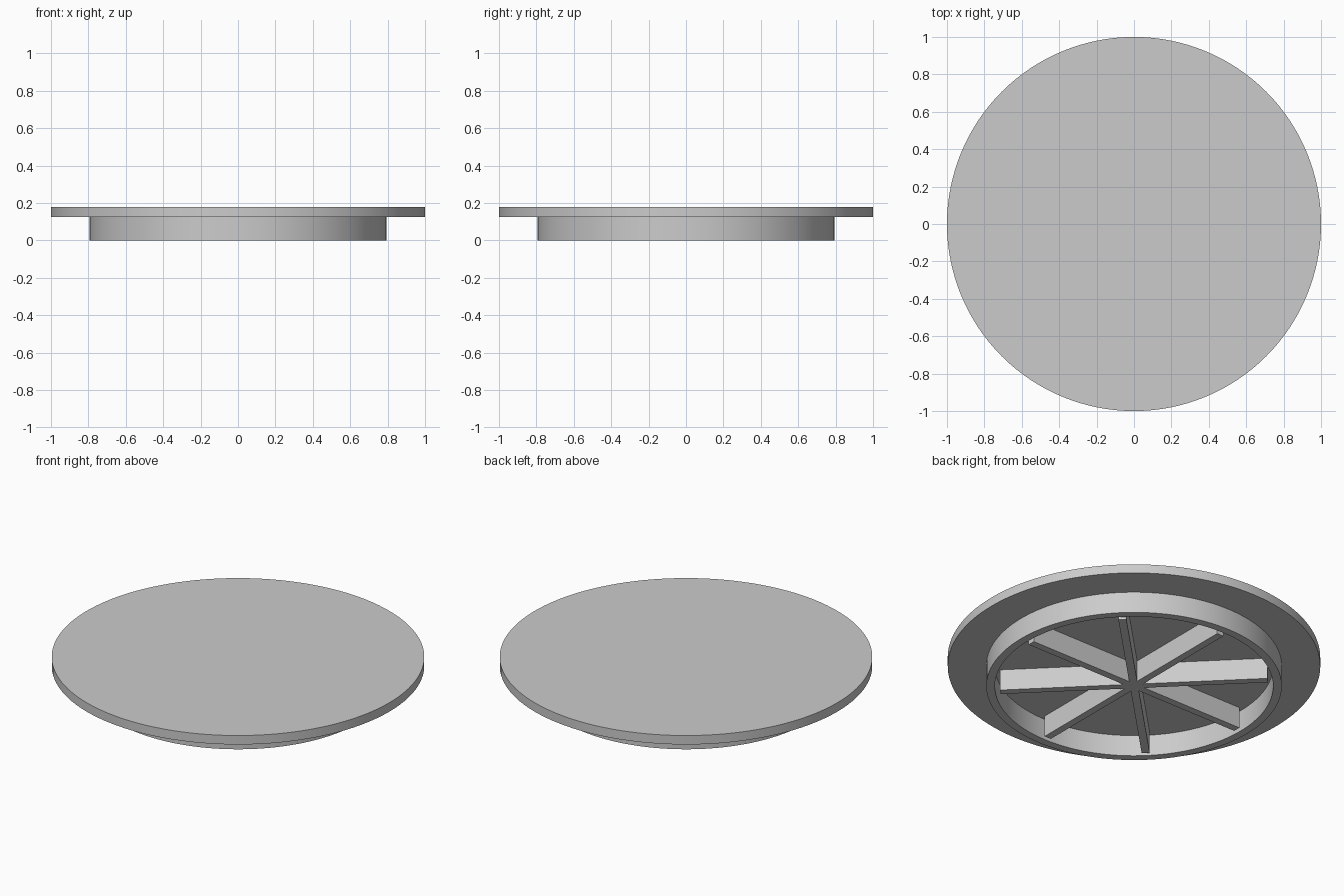
import bpy
import bmesh
from math import cos, sin, pi, radians

cube = bpy.data.objects.get("Cube")
if cube:
    bpy.data.objects.remove(cube, do_unlink=True)

# Plain grey material
grey = bpy.data.materials.new("light grey")
grey.use_nodes = True
grey.diffuse_color = (0.6, 0.6, 0.6, 1)
grey.node_tree.nodes["Principled BSDF"].inputs["Base Color"].default_value = (0.6, 0.6, 0.6, 1)

SEGMENTS = 128
PLATE_BOTTOM, PLATE_TOP = 0.125, 0.178
RIB_COUNT, RIB_WIDTH, RIB_REACH = 8, 0.043, 0.72


def finish(name, bm):
    bmesh.ops.recalc_face_normals(bm, faces=bm.faces)
    mesh = bpy.data.meshes.new(name)
    bm.to_mesh(mesh)
    bm.free()
    mesh.materials.append(grey)
    obj = bpy.data.objects.new(name, mesh)
    bpy.context.collection.objects.link(obj)
    bpy.ops.object.select_all(action='DESELECT')
    obj.select_set(True)
    bpy.context.view_layer.objects.active = obj
    bpy.ops.object.shade_smooth_by_angle(angle=radians(30))
    return obj


def circle(radius):
    return [(radius * cos(2 * pi * i / SEGMENTS), radius * sin(2 * pi * i / SEGMENTS))
            for i in range(SEGMENTS)]


def extrude_outline(name, outline, bottom, top):
    bm = bmesh.new()
    face = bm.faces.new([bm.verts.new((x, y, bottom)) for x, y in outline])
    result = bmesh.ops.extrude_face_region(bm, geom=[face], use_keep_orig=True)
    verts = [v for v in result["geom"] if isinstance(v, bmesh.types.BMVert)]
    bmesh.ops.translate(bm, verts=verts, vec=(0, 0, top - bottom))
    return finish(name, bm)


def tube(name, outer, inner, bottom, top):
    bm = bmesh.new()
    loops = [[bm.verts.new((x, y, z)) for x, y in circle(r)]
             for r, z in ((outer, bottom), (outer, top), (inner, top), (inner, bottom))]
    for k in range(4):
        a, b = loops[k], loops[(k + 1) % 4]
        for i in range(SEGMENTS):
            j = (i + 1) % SEGMENTS
            bm.faces.new((a[i], a[j], b[j], b[i]))
    return finish(name, bm)


# Round top plate
extrude_outline("top_plate", circle(1.0), PLATE_BOTTOM, PLATE_TOP)

# Locating ring beneath the plate
tube("locating_ring", 0.793, 0.747, 0, PLATE_BOTTOM)

# Star of stiffening ribs, stopping just short of the ring
half = RIB_WIDTH / 2
notch = half / sin(pi / RIB_COUNT)
star = []
for i in range(RIB_COUNT):
    a = 2 * pi * i / RIB_COUNT
    for side in (-half, half):
        star.append((RIB_REACH * cos(a) - side * sin(a), RIB_REACH * sin(a) + side * cos(a)))
    mid = a + pi / RIB_COUNT
    star.append((notch * cos(mid), notch * sin(mid)))
extrude_outline("stiffening_ribs", star, 0, PLATE_BOTTOM)
